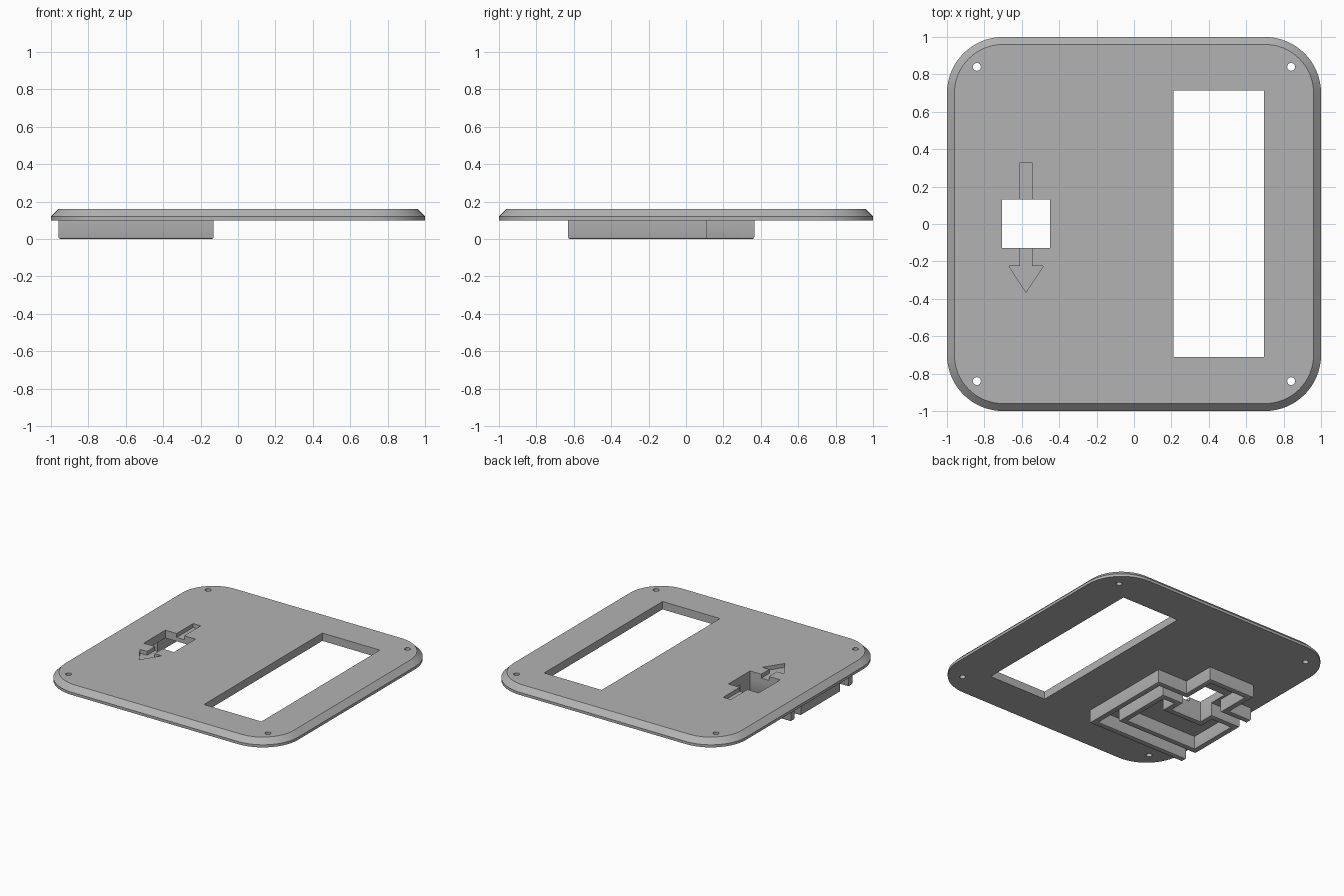
import bpy, bmesh
from math import sin, cos, pi
from mathutils import Vector

if "Cube" in bpy.data.objects:
    bpy.data.objects.remove(bpy.data.objects["Cube"])

# Single grey plastic
grey = bpy.data.materials.new("grey_plastic")
grey.use_nodes = True
colour = (0.45, 0.45, 0.45, 1)
grey.diffuse_color = colour
grey.node_tree.nodes["Principled BSDF"].inputs["Base Color"].default_value = colour

PLATE_BOTTOM, PLATE_EDGE, PLATE_TOP = 0.10, 0.12, 0.16


def make_object(name, bm):
    bmesh.ops.recalc_face_normals(bm, faces=bm.faces[:])
    mesh = bpy.data.meshes.new(name)
    bm.to_mesh(mesh)
    bm.free()
    mesh.materials.append(grey)
    obj = bpy.data.objects.new(name, mesh)
    bpy.context.collection.objects.link(obj)
    return obj


def loft(name, loops):
    """Closed solid through equal-length outline loops."""
    bm = bmesh.new()
    rings = [[bm.verts.new(p) for p in loop] for loop in loops]
    n = len(rings[0])
    for a, b in zip(rings, rings[1:]):
        for i in range(n):
            j = (i + 1) % n
            bm.faces.new((a[i], a[j], b[j], b[i]))
    bm.faces.new(rings[0])
    bm.faces.new(rings[-1])
    return make_object(name, bm)


def prism(name, outline, z0, z1):
    return loft(name, [[(x, y, z) for x, y in outline] for z in (z0, z1)])


def box(x0, x1, y0, y1):
    return [(x0, y0), (x1, y0), (x1, y1), (x0, y1)]


def circle(cx, cy, r, n=24):
    return [(cx + r * cos(2 * pi * i / n), cy + r * sin(2 * pi * i / n)) for i in range(n)]


def rounded_square(half, r, z, steps=16):
    c = half - r
    pts = []
    for k, (sx, sy) in enumerate([(1, 1), (-1, 1), (-1, -1), (1, -1)]):
        for i in range(steps + 1):
            a = (k + i / steps) * pi / 2
            pts.append((sx * c + r * cos(a), sy * c + r * sin(a), z))
    return pts


def smooth(obj):
    bpy.ops.object.select_all(action='DESELECT')
    obj.select_set(True)
    bpy.context.view_layer.objects.active = obj
    bpy.ops.object.shade_smooth_by_angle(angle=0.5)


def cut(obj, cutter):
    mod = obj.modifiers.new("cut", 'BOOLEAN')
    mod.operation = 'DIFFERENCE'
    mod.solver = 'EXACT'
    mod.object = cutter
    bpy.context.view_layer.objects.active = obj
    bpy.ops.object.modifier_apply(modifier=mod.name)
    bpy.data.objects.remove(cutter)


def wall(name, path, thick, closed=False):
    """Thin wall hanging under the plate; the path is its left-hand face."""
    pts = [Vector(p) for p in path]
    n = len(pts)
    bm = bmesh.new()
    outer, inner = [], []
    for i, p in enumerate(pts):
        normals = []
        for a, b in ((i - 1, i), (i, i + 1)):
            if closed or (a >= 0 and b < n):
                d = (pts[b % n] - pts[a % n]).normalized()
                normals.append(Vector((-d.y, d.x)))
        # Right-angled corners: the mitre is the sum of the two normals
        off = sum(normals, Vector((0, 0))) * thick
        outer.append(bm.verts.new((p.x, p.y, PLATE_BOTTOM)))
        inner.append(bm.verts.new((p.x + off.x, p.y + off.y, PLATE_BOTTOM)))
    for i in range(n if closed else n - 1):
        j = (i + 1) % n
        bm.faces.new((outer[i], outer[j], inner[j], inner[i]))
    ext = bmesh.ops.extrude_face_region(bm, geom=bm.faces[:], use_keep_orig=True)
    for v in ext["geom"]:
        if isinstance(v, bmesh.types.BMVert):
            v.co.z = 0
    bmesh.ops.recalc_face_normals(bm, faces=bm.faces[:])
    # Soften the lower rim
    rim = [e for e in bm.edges if all(v.co.z < 0.001 for v in e.verts)
           and any(abs(f.normal.z) < 0.5 for f in e.link_faces)]
    bmesh.ops.bevel(bm, geom=rim, offset=0.01, segments=2, profile=0.5, affect='EDGES')
    obj = make_object(name, bm)
    smooth(obj)
    return obj


# Cover plate with chamfered upper edge
plate = loft("cover_plate", [rounded_square(1, 0.3, PLATE_BOTTOM),
                             rounded_square(1, 0.3, PLATE_EDGE),
                             rounded_square(0.96, 0.26, PLATE_TOP)])

# Large window, square opening and screw holes
cut(plate, prism("window_cutter", box(0.21, 0.695, -0.71, 0.715), 0, 0.3))
for sx in (-1, 1):
    for sy in (-1, 1):
        cut(plate, prism("screw_cutter", circle(sx * 0.84, sy * 0.84, 0.021), 0, 0.3))

# Engraved arrow, running across the square opening
ARROW_X = -0.577
arrow = [(0.032, 0.33), (0.032, -0.225), (0.092, -0.225), (0, -0.365)]
arrow += [(-x, y) for x, y in arrow[2::-1]]
cut(plate, prism("arrow_cutter", [(ARROW_X + x, y) for x, y in arrow], 0.13, 0.3))
cut(plate, prism("opening_cutter", box(-0.705, -0.45, -0.128, 0.132), 0, 0.3))
smooth(plate)

# Outer guide wall, open on the right-hand side
wall("outer_guide_wall", [(-0.96, -0.63), (-0.13, -0.63), (-0.13, 0.11), (-0.38, 0.11),
                          (-0.38, 0.365), (-0.77, 0.365), (-0.77, 0.11), (-0.96, 0.11)], 0.045)

# Inner guide wall, a closed ring notched around the opening
wall("inner_guide_wall", [(-0.96, -0.485), (-0.27, -0.485), (-0.27, -0.01), (-0.45, -0.01),
                          (-0.45, -0.128), (-0.705, -0.128), (-0.705, -0.01), (-0.96, -0.01)],
     0.045, closed=True)
